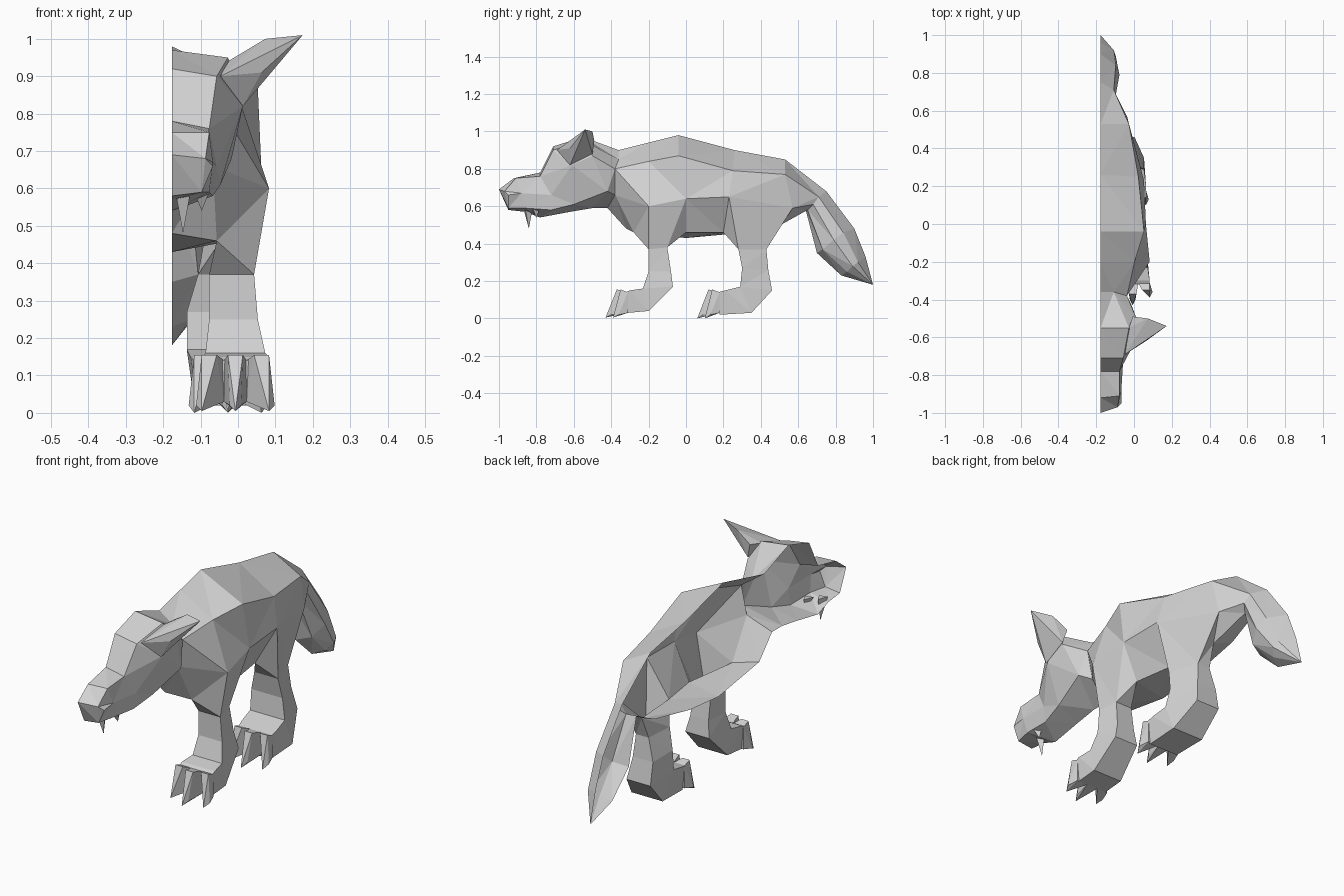
import bpy
import bmesh
from mathutils import Vector

# Remove the default object
default_cube = bpy.data.objects.get("Cube")
if default_cube:
    bpy.data.objects.remove(default_cube, do_unlink=True)

# One plain grey for the whole animal
fur = bpy.data.materials.new("plain_grey")
fur.use_nodes = True
grey = (0.65, 0.65, 0.65, 1)
fur.diffuse_color = grey
for node in fur.node_tree.nodes:
    if node.type == "BSDF_PRINCIPLED":
        node.inputs["Base Color"].default_value = grey


def place(point):
    """Turn (distance from the middle plane, y, z) in hundredths into a position."""
    across, along, up = point
    return Vector((across / 100 - 0.177, along / 100, up / 100))


def finish(bm, name):
    """Orient the faces outward and make a flat shaded object."""
    bmesh.ops.recalc_face_normals(bm, faces=bm.faces[:])
    mesh = bpy.data.meshes.new(name)
    bm.to_mesh(mesh)
    bm.free()
    mesh.materials.append(fur)
    part = bpy.data.objects.new(name, mesh)
    bpy.context.collection.objects.link(part)
    return part


def loft(name, rings, closed=False, cap_start=False, cap_end=False, tip=None, holes=()):
    """Skin a row of cross-sections, closed as tubes or open at the middle plane."""
    bm = bmesh.new()
    rows = [[bm.verts.new(place(p)) for p in ring] for ring in rings]
    count = len(rows[0])
    for r, (row, following) in enumerate(zip(rows, rows[1:])):
        for i in range(count if closed else count - 1):
            if (r, i) in holes:
                continue
            j = (i + 1) % count
            bm.faces.new((row[i], row[j], following[j], following[i]))
    if cap_start:
        bm.faces.new(rows[0])
    if cap_end:
        bm.faces.new(rows[-1])
    if tip:
        end = bm.verts.new(place(tip))
        for a, b in zip(rows[-1], rows[-1][1:]):
            bm.faces.new((a, b, end))
    bmesh.ops.triangulate(bm, faces=bm.faces[:], quad_method="SHORT_EDGE")
    return finish(bm, name)


def hull(name, points):
    """Wrap a small faceted solid around a few points."""
    bm = bmesh.new()
    for p in points:
        bm.verts.new(place(p))
    bmesh.ops.convex_hull(bm, input=bm.verts[:])
    loose = [v for v in bm.verts if not v.link_faces]
    bmesh.ops.delete(bm, geom=loose, context="VERTS")
    return finish(bm, name)


# Half sections from the middle of the top, round the side, to the middle of the underside
neck = [(0, -36, 90), (7, -36, 85), (14, -38, 80), (11, -38, 66), (0, -42, 59)]
nose = [(0, -100, 69), (9, -97, 68), (11, -95, 66), (8, -95, 59), (0, -95, 58)]
muzzle = [(0, -92, 75), (10, -91, 75), (11, -88, 67), (10, -86, 59), (0, -86, 57)]
muzzle_root = [(0, -78, 78), (10, -78, 76), (12, -72, 66), (11, -72, 58), (0, -78, 54)]
brow = [(0, -71, 92), (12, -71, 90), (19, -61, 82), (13, -60, 61), (0, -62, 57)]
crown = [(0, -55, 97), (15, -55, 95), (19, -50, 87), (16, -42, 68), (0, -50, 59)]
loft("head", [nose, muzzle, muzzle_root, brow, crown, neck], cap_start=True)

shoulder = [(0, -20, 94), (18, -20, 84), (26, -20, 60), (12, -28, 46), (0, -32, 48)]
ribs = [(0, -4, 98), (23, -4, 87), (24, 0, 64), (16, 0, 46), (0, 0, 43)]
loin = [(0, 26, 90), (20, 25, 79), (23, 23, 65), (13, 20, 46), (0, 22, 45)]
hip = [(0, 53, 85), (15, 53, 77), (14, 57, 59), (9, 47, 48), (0, 50, 51)]
tail_root = [(0, 75, 68), (7, 71, 65), (8, 68, 61), (5, 65, 58), (0, 64, 58)]
# The underside is left open where each leg grows out of it
loft("body", [neck, shoulder, ribs, loin, hip, tail_root], holes=((1, 2), (3, 2)))

tail_middle = [(0, 90, 48), (8, 84, 46), (10, 79, 42), (7, 73, 37), (0, 70, 35)]
tail_low = [(0, 96, 33), (7, 92, 30), (8, 89, 28), (5, 86, 25), (0, 83, 23)]
loft("tail", [tail_root, tail_middle, tail_low], tip=(0, 100, 18))

# Ear, pointing up and outward from the brow
hull("ear", [(35, -54, 101), (25, -50, 100), (15, -55, 94), (13, -69, 90),
             (19, -62, 82), (24, -62, 91), (19, -50, 88), (17, -49, 95)])

# Teeth below the upper lip
for name, across, along, low in (("fang", 3, -84, 48), ("side_tooth", 8, -80, 54)):
    hull(name, [(across - 2, along - 3, 59), (across + 2, along - 2, 59),
                (across, along + 2, 59), (across, along, low)])


def leg(name, front, back, sections, pinch, toe_inner, toe_y):
    """Grow a leg from two body sections through rows of
    (front y, front z, back y, back z, inner, outer), then add toes."""
    rings = [[front[3], front[2], back[2], back[3]]]
    for fy, fz, by, bz, inner, outer in sections:
        slim = pinch if bz > 10 else 1
        rings.append([(inner, fy, fz), (outer, fy, fz),
                      (outer - slim, by, bz), (inner + 1, by, bz)])
    loft(name, rings, closed=True, cap_end=True)
    # The middle toe reaches furthest, the outer two splay
    for i, side in enumerate((-1, 0, 1)):
        left = toe_inner + i * 6
        right = left + 6
        middle = (left + right) / 2
        reach = toe_y + 4 * abs(side)
        end = middle + side * 3
        ridge = toe_y - 6 + 2 * abs(side)
        hull(f"{name}_toe_{i + 1}", [
            (left, toe_y, 3), (right, toe_y, 3), (left, toe_y, 14), (right, toe_y, 14),
            (middle - 2 + side, ridge, 15.5), (middle + 2 + side, ridge, 15.5),
            (end - 1.5, reach - 9, 2), (end + 1.5, reach - 9, 2),
            (end, reach - 12, 0.5 if toe_y < 0 else 0)])


leg("front_leg", shoulder, ribs,
    [(-20, 37, -10, 38, 10, 22), (-20, 25, -8, 25, 10, 23), (-23, 16, -7, 17, 9, 25),
     (-30, 15, -20, 4, 8, 26), (-32, 14, -31, 3, 8, 26)], 2, 8, -31)
leg("hind_leg", loin, hip,
    [(28, 37, 43, 37, 7, 20), (30, 27, 44, 26, 4, 21), (29, 17, 46, 15, 4, 23),
     (21, 15, 35, 3, 5, 24), (17, 14, 18, 2, 6, 24)], 5, 6, 18)
